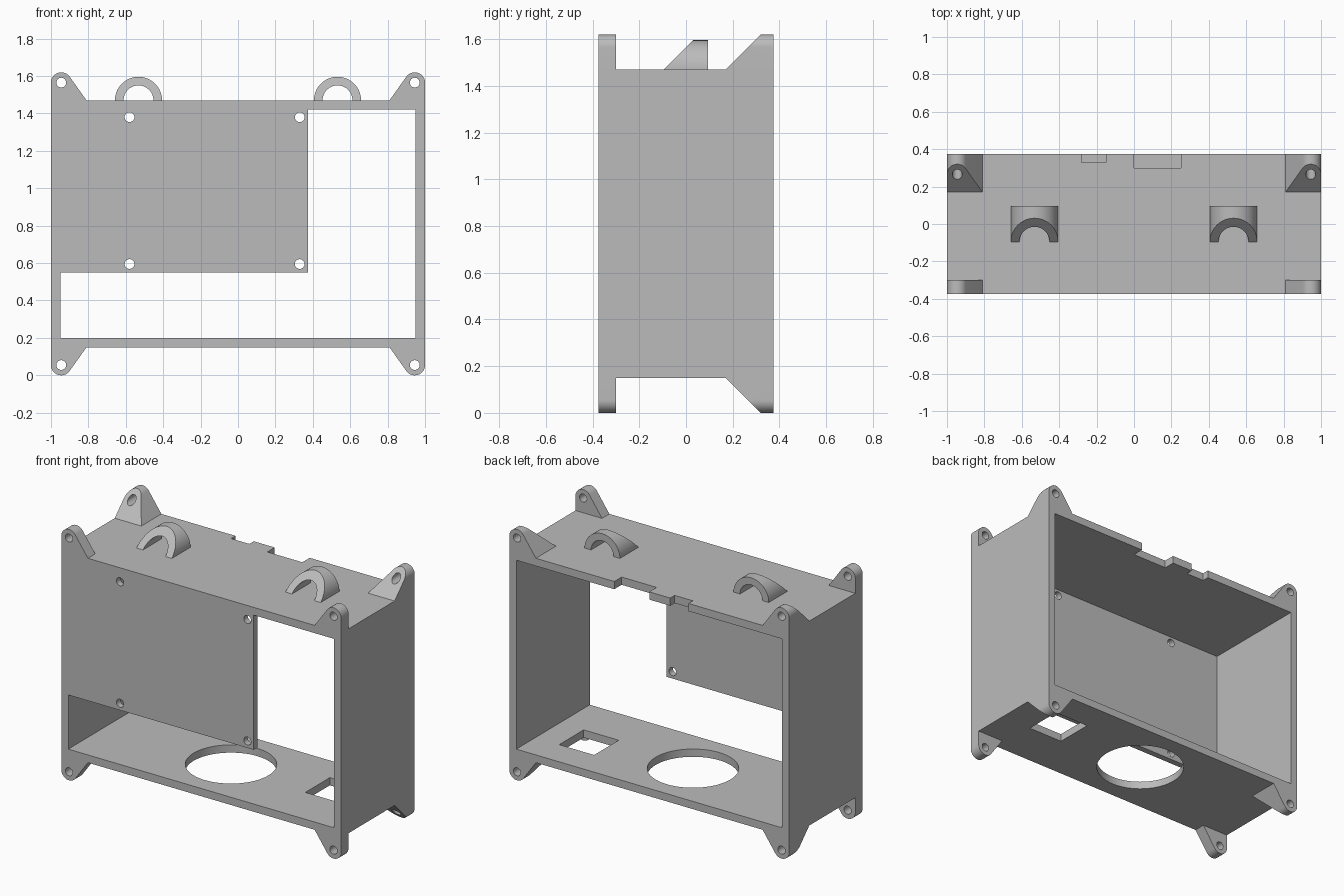
import bpy, bmesh
from math import cos, sin, pi, radians, acos, atan2, hypot
from mathutils import Matrix

cube = bpy.data.objects.get("Cube")
if cube:
    bpy.data.objects.remove(cube, do_unlink=True)

grey = bpy.data.materials.new("plain_grey")
grey.use_nodes = True
grey.diffuse_color = (0.5, 0.5, 0.5, 1)
grey.node_tree.nodes["Principled BSDF"].inputs["Base Color"].default_value = (0.5, 0.5, 0.5, 1)


def prism(name, outline, axis, lo, hi):
    """Extrude a 2D outline along an axis from lo to hi."""
    place = {"x": lambda p, t: (t, p[0], p[1]),
             "y": lambda p, t: (p[0], t, p[1]),
             "z": lambda p, t: (p[0], p[1], t)}[axis]
    bm = bmesh.new()
    ends = [[bm.verts.new(place(p, t)) for p in outline] for t in (lo, hi)]
    bm.faces.new(ends[0])
    bm.faces.new(ends[1])
    n = len(outline)
    for i in range(n):
        j = (i + 1) % n
        bm.faces.new((ends[0][i], ends[0][j], ends[1][j], ends[1][i]))
    bmesh.ops.recalc_face_normals(bm, faces=bm.faces)
    mesh = bpy.data.meshes.new(name)
    bm.to_mesh(mesh)
    bm.free()
    mesh.materials.append(grey)
    ob = bpy.data.objects.new(name, mesh)
    bpy.context.scene.collection.objects.link(ob)
    return ob


def rect(u0, u1, v0, v1):
    return [(u0, v0), (u1, v0), (u1, v1), (u0, v1)]


def arc(u, v, r, start, end, steps):
    angles = [start + (end - start) * i / steps for i in range(steps + 1)]
    return [(u + r * cos(a), v + r * sin(a)) for a in angles]


def disc(u, v, r, steps=32):
    return arc(u, v, r, 0, 2 * pi, steps)[:-1]


def apply(ob, mod):
    bpy.context.view_layer.objects.active = ob
    bpy.ops.object.modifier_apply(modifier=mod.name)


def cut(ob, outline, axis, lo, hi):
    """Subtract an extruded outline from an object."""
    cutter = prism("cutter", outline, axis, lo, hi)
    cutter.hide_render = True
    mod = ob.modifiers.new("cut", "BOOLEAN")
    mod.operation = "DIFFERENCE"
    mod.solver = "EXACT"
    mod.object = cutter
    apply(ob, mod)
    bpy.data.objects.remove(cutter, do_unlink=True)


def cut_slope(ob, y, z):
    """Trim the front at 45 degrees, through the point (y, z)."""
    cut(ob, [(y - 0.1, z - 0.1), (y + 0.4, z + 0.4), (y - 0.1, z + 0.4)], "x", -2, 2)


def mirror(ob, x, z, middle=0.81):
    ob.data.transform(Matrix.Translation((0, 0, -middle)))
    ob.location.z = middle
    mod = ob.modifiers.new("mirror", "MIRROR")
    mod.use_axis = (x, False, z)
    mod.use_mirror_merge = False
    apply(ob, mod)


BOTTOM, TOP, BACK = 0.15, 1.47, 0.375

# Case: open at the back, with an L-shaped opening around the front panel
case = prism("case", rect(-1, 1, BOTTOM, TOP), "y", -BACK, BACK)
cut(case, rect(-0.95, 0.95, 0.2, 1.42), "y", -0.335, 0.6)
cut(case, [(-0.95, 0.2), (0.95, 0.2), (0.95, 1.42),
           (0.375, 1.42), (0.375, 0.55), (-0.95, 0.55)], "y", -0.6, -0.2)

# Screw holes in the front panel
for x in (-0.58, 0.33):
    for z in (0.595, 1.38):
        cut(case, disc(x, z, 0.026), "y", -0.6, -0.2)

# Round and square holes in the floor
cut(case, disc(-0.05, 0, 0.268, 64), "z", 0, 0.3)
cut(case, rect(0.53, 0.78, -0.07, 0.18), "z", 0, 0.3)

# Notches in the rear edge of the roof
cut(case, rect(-0.28, -0.15, 0.33, 0.5), "z", 1.3, 1.6)
cut(case, rect(0, 0.25, 0.3, 0.5), "z", 1.3, 1.6)

# Corner mounting ears: rounded tip, tangent to a slanted inner edge
cx, cz, r, foot = 0.945, 1.565, 0.055, 0.81
dx, dz = foot - cx, TOP - cz
tangent = atan2(dz, dx) + 2 * pi - acos(r / hypot(dx, dz))
ear = [(1, TOP)] + arc(cx, cz, r, 0, tangent, 20) + [(foot, TOP)]
front_ears = prism("front_ears", ear, "y", -BACK, -0.3)
back_ears = prism("back_ears", ear, "y", 0.16, BACK)
for ob in (front_ears, back_ears):
    cut(ob, disc(cx, cz, 0.026), "y", -1, 1)
cut_slope(back_ears, 0.17, TOP)
for ob in (front_ears, back_ears):
    mirror(ob, True, True)

# Half-ring loops on the roof, trimmed to a slope at the front
ring = arc(0.532, TOP, 0.126, 0, pi, 32) + arc(0.532, TOP, 0.08, pi, 0, 32)
loops = prism("roof_loops", ring, "y", -0.15, 0.095)
cut_slope(loops, -0.095, TOP)
mirror(loops, True, False)

# Smooth the round surfaces, keep the edges sharp
bpy.ops.object.select_all(action="DESELECT")
for ob in (case, front_ears, back_ears, loops):
    ob.select_set(True)
bpy.context.view_layer.objects.active = case
bpy.ops.object.shade_smooth_by_angle(angle=radians(30))
